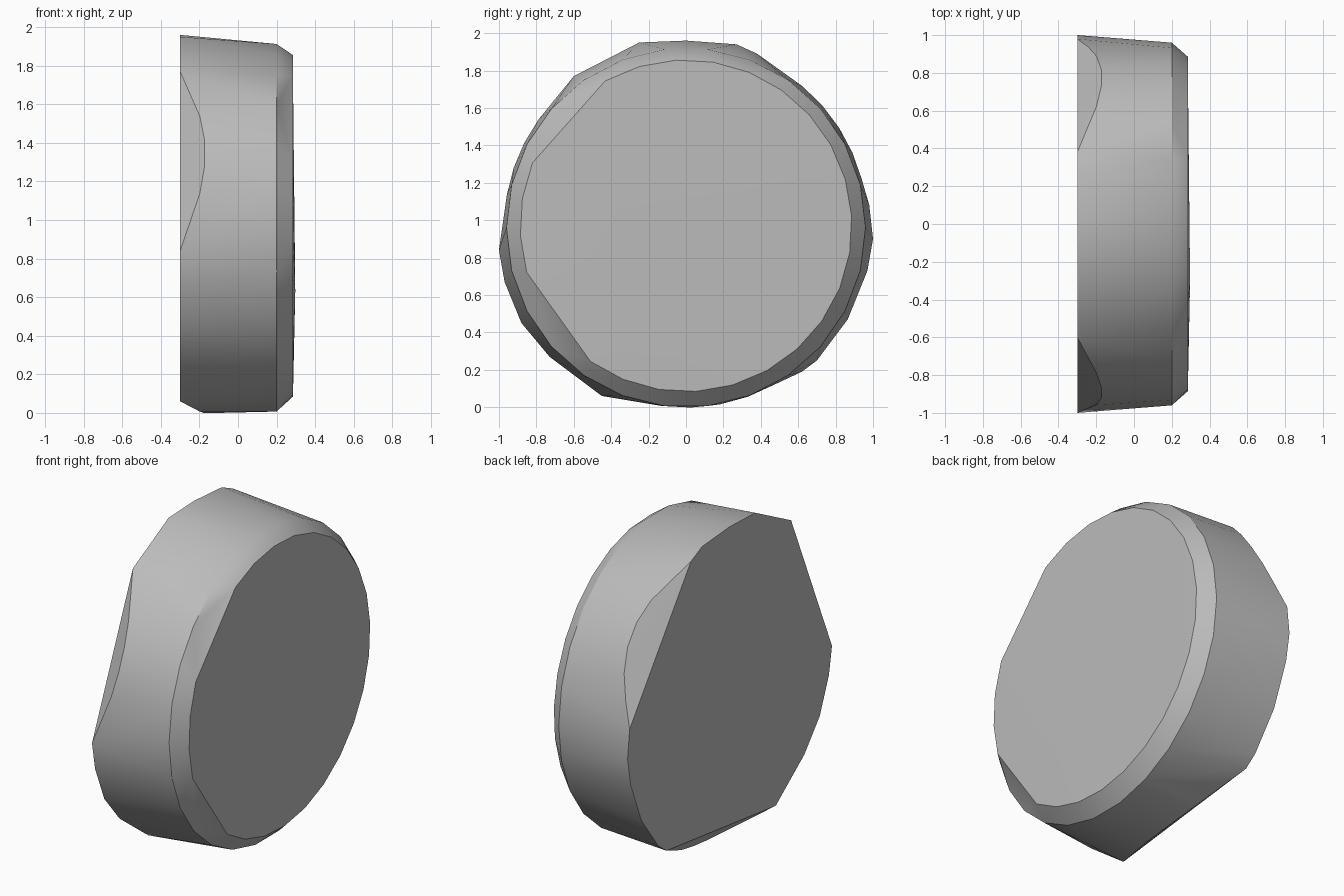
import bpy, bmesh
from math import sin, cos, pi, tau, atan2

cube = bpy.data.objects.get("Cube")
if cube:
    bpy.data.objects.remove(cube)

CENTRE = 0.97
BACK_X, SHOULDER_X, FACE_X = -0.30, 0.20, 0.285


def ring(x, radius, z, count, start=0.0):
    """Points of a circle around the x axis."""
    return [(x, radius * cos(start + tau * i / count), z + radius * sin(start + tau * i / count))
            for i in range(count)]


def chamfer_arc(a, b, depth=0.13, steps=7):
    """Curved edge of a flat cut that runs between two rim points, a to b anticlockwise."""
    start = atan2(a[1] - CENTRE, a[0])
    sweep = (atan2(b[1] - CENTRE, b[0]) - start) % tau
    points = []
    for i in range(1, steps):
        t = i / steps
        angle = start + sweep * t
        points.append((BACK_X + depth * sin(pi * t), 0.972 * cos(angle), CENTRE + 0.972 * sin(angle)))
    return points


# Back rim arcs (y, z), anticlockwise, with a flat cut between each pair
back_arcs = [
    [(0.62, 0.19), (0.70, 0.25), (0.865, 0.47), (0.97, 0.73), (1.0, 0.90), (0.98, 1.08)],
    [(0.38, 1.89), (0.27, 1.94), (0.0, 1.96), (-0.25, 1.95), (-0.60, 1.77)],
    [(-1.0, 0.84), (-0.97, 0.67), (-0.88, 0.45), (-0.73, 0.27), (-0.45, 0.06)],
]
points = [(BACK_X, y, z) for arc in back_arcs for y, z in arc]
for i, arc in enumerate(back_arcs):
    points += chamfer_arc(arc[-1], back_arcs[(i + 1) % 3][0])

# Shoulder ring, smaller outer face and its faint dome
points += ring(SHOULDER_X, 0.96, 0.96, 26)
face_ring = ring(FACE_X, 0.887, CENTRE, 28, 0.06)
# the face rim is straight across two short stretches
points += [p for p in face_ring
           if not (p[1] < -0.55 and 1.38 < p[2] < 1.66) and not (p[1] < -0.53 and 0.28 < p[2] < 0.58)]
points.append((0.297, -0.3, 0.63))

# Disc body as one convex skin
bm = bmesh.new()
for p in points:
    bm.verts.new(p)
hull = bmesh.ops.convex_hull(bm, input=bm.verts[:])
loose = [v for v in bm.verts if not v.link_faces]
bmesh.ops.delete(bm, geom=loose, context='VERTS')
bmesh.ops.dissolve_limit(bm, angle_limit=0.01, verts=bm.verts[:], edges=bm.edges[:])
bmesh.ops.recalc_face_normals(bm, faces=bm.faces[:])
mesh = bpy.data.meshes.new("disc_body")
bm.to_mesh(mesh)
bm.free()
disc = bpy.data.objects.new("disc_body", mesh)
bpy.context.collection.objects.link(disc)

# Plain grey material
grey = bpy.data.materials.new("plain_grey")
grey.use_nodes = True
colour = (0.5, 0.5, 0.5, 1.0)
grey.diffuse_color = colour
grey.node_tree.nodes["Principled BSDF"].inputs["Base Color"].default_value = colour
mesh.materials.append(grey)

# Smooth wall with sharp rims
bpy.ops.object.select_all(action='DESELECT')
disc.select_set(True)
bpy.context.view_layer.objects.active = disc
bpy.ops.object.shade_smooth_by_angle(angle=pi / 6)
